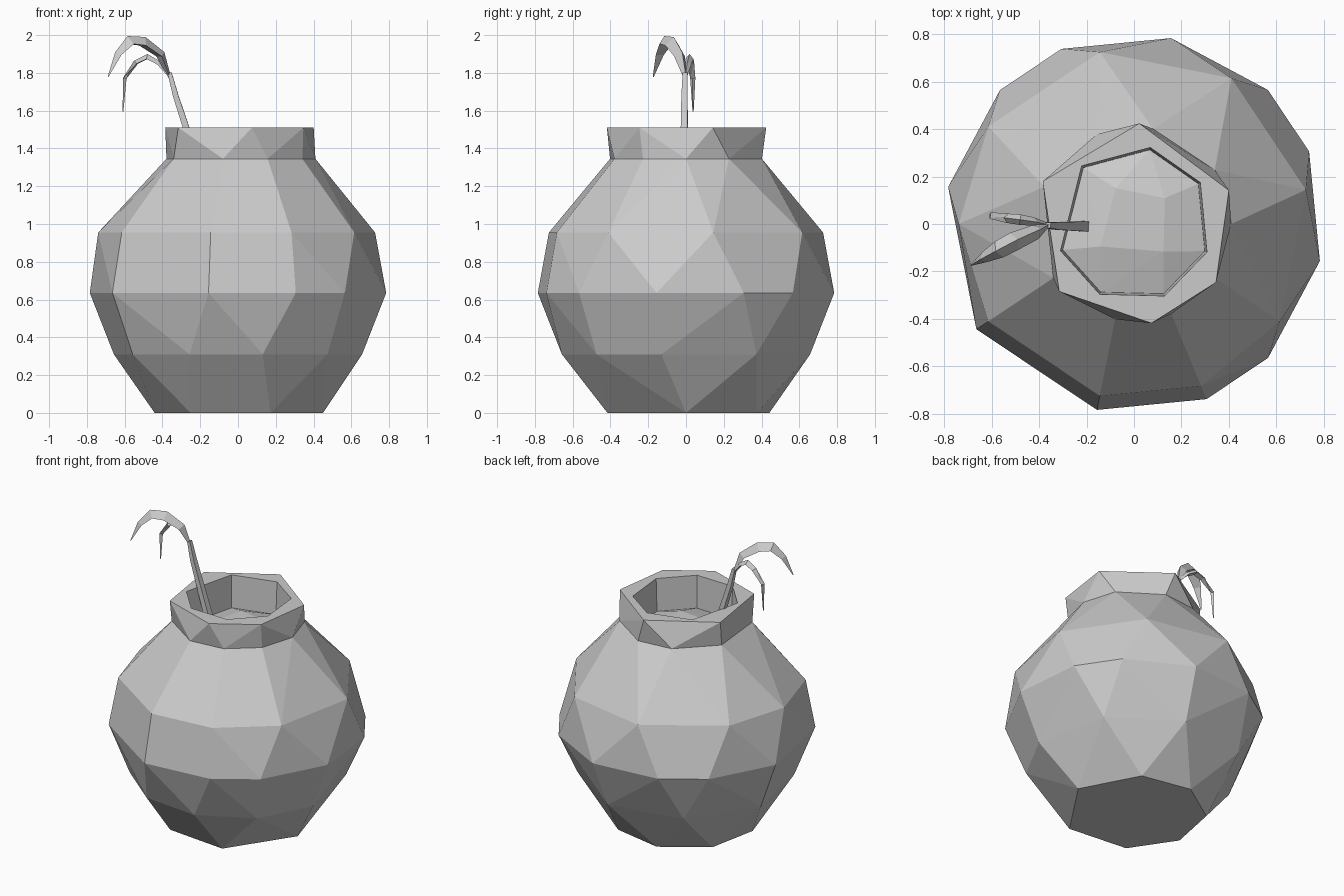
import bpy
import bmesh
from math import radians, cos, sin
from mathutils import Vector

cube = bpy.data.objects.get("Cube")
if cube:
    bpy.data.objects.remove(cube, do_unlink=True)

grey = bpy.data.materials.new("light grey")
grey.use_nodes = True
grey.diffuse_color = (0.6, 0.6, 0.6, 1)
grey.node_tree.nodes["Principled BSDF"].inputs["Base Color"].default_value = (0.6, 0.6, 0.6, 1)


def finish(bm, name):
    """Turn a bmesh into a flat-shaded object."""
    bmesh.ops.dissolve_limit(bm, angle_limit=radians(2), verts=bm.verts, edges=bm.edges)
    mesh = bpy.data.meshes.new(name)
    bm.to_mesh(mesh)
    bm.free()
    mesh.materials.append(grey)
    obj = bpy.data.objects.new(name, mesh)
    bpy.context.collection.objects.link(obj)
    return obj


def ring(bm, radius, z, angles):
    """Uneven polygon, counterclockwise, angles in degrees."""
    return [bm.verts.new((radius * cos(radians(a)), radius * sin(radians(a)), z))
            for a in sorted(a % 360 for a in angles)]


def zip_rings(bm, a, b):
    """Join two rings of different counts, always taking the shorter diagonal."""
    start = min(range(len(b)), key=lambda k: (b[k].co.xy - a[0].co.xy.normalized() * b[k].co.xy.length).length)
    b = b[start:] + b[:start]
    i = j = 0
    na, nb = len(a), len(b)
    while i < na or j < nb:
        a0, a1 = a[i % na], a[(i + 1) % na]
        b0, b1 = b[j % nb], b[(j + 1) % nb]
        step_a = j == nb or (i < na and (a1.co - b0.co).length <= (b1.co - a0.co).length)
        if step_a:
            bm.faces.new((a0, a1, b0))
            i += 1
        else:
            bm.faces.new((a0, b1, b0))
            j += 1


# Pot: faceted belly, neck, rim and inner wall as one chain of rings
step = 11.25
inner = (78, 32, -21, -67, 244, 200, 132)
levels = [
    (0.45, 0.0, [step * k for k in (0, 5, 9, 13, 17, 21, 26)]),
    (0.67, 0.31, [step * k for k in (3, 7, 11, 15, 19, 22, 25, 28, 31)]),
    (0.80, 0.635, [step * k for k in (2, 4, 7, 10, 12, 15, 19, 23, 26, 28, 31)]),
    (0.74, 0.955, [step * k for k in (1, 5, 9, 13, 16, 19, 23, 26, 29)]),
    (0.41, 1.345, [step * k for k in (0, 3, 7, 10, 14, 19, 23, 26, 29)]),
    (0.425, 1.51, (87, 19.5, -35.5, -80, 222, 155)),
    (0.33, 1.51, inner),
    (0.32, 1.28, inner),
]
bm = bmesh.new()
rings = [ring(bm, *level) for level in levels]
bm.faces.new(rings[0][::-1])
for low, high in zip(rings, rings[1:]):
    zip_rings(bm, low, high)
finish(bm, "pot")

# Soil: low mound inside the neck
bm = bmesh.new()
edge = ring(bm, 0.32, 1.29, inner)
crown = ring(bm, 0.17, 1.34, (117, 40, -43, 214))
zip_rings(bm, edge, crown)
bm.faces.new(crown)
finish(bm, "soil")


def blade(name, path, widths, depth, sides):
    """Tapering blade: a ridge on top for three sides, a box for four."""
    bm = bmesh.new()
    points = [Vector(p) for p in path]
    loops = []
    for k, (p, w) in enumerate(zip(points, widths)):
        along = (points[min(k + 1, len(points) - 1)] - points[max(k - 1, 0)]).normalized()
        heading = points[-1] - points[0]
        across = Vector((-heading.y, heading.x, 0)).normalized()
        up = along.cross(across).normalized()
        if sides == 3:
            offsets = (Vector(), -across * w - up * depth * w, across * w - up * depth * w)
        else:
            offsets = [across * s * w + up * t * w * depth
                       for s, t in ((-1, -1), (1, -1), (1, 1), (-1, 1))]
        # The ridge must lie on the outside of the arch
        flip = -1 if up.dot(Vector((0.3, 0, 1))) < 0 and sides == 3 else 1
        if flip < 0:
            offsets = [o if o.length == 0 else o + up * 2 * depth * w for o in offsets]
        loops.append([bm.verts.new(p + o) for o in offsets])
    for a, b in zip(loops, loops[1:]):
        for k in range(sides):
            n = (k + 1) % sides
            bm.faces.new((a[k], a[n], b[n], b[k]))
    bm.faces.new(loops[0][::-1])
    bm.faces.new(loops[-1])
    bmesh.ops.recalc_face_normals(bm, faces=bm.faces)
    return finish(bm, name)


# Sprout: leaning stem with two drooping leaves
blade("stem", [(-0.20, -0.01, 1.28), (-0.275, -0.01, 1.51), (-0.33, -0.008, 1.68), (-0.362, -0.005, 1.80)],
      (0.022, 0.019, 0.016, 0.012), 0.9, 4)
blade("large_leaf",
      [(-0.355, 0.0, 1.78), (-0.39, -0.02, 1.91), (-0.49, -0.065, 1.99), (-0.585, -0.115, 1.995),
       (-0.65, -0.15, 1.91), (-0.69, -0.175, 1.78)],
      (0.010, 0.032, 0.040, 0.038, 0.024, 0.003), 1.2, 3)
blade("small_leaf",
      [(-0.355, -0.005, 1.78), (-0.41, 0.008, 1.86), (-0.48, 0.018, 1.90), (-0.55, 0.027, 1.865),
       (-0.59, 0.033, 1.77), (-0.607, 0.037, 1.595)],
      (0.008, 0.018, 0.022, 0.020, 0.014, 0.003), 1.2, 3)
